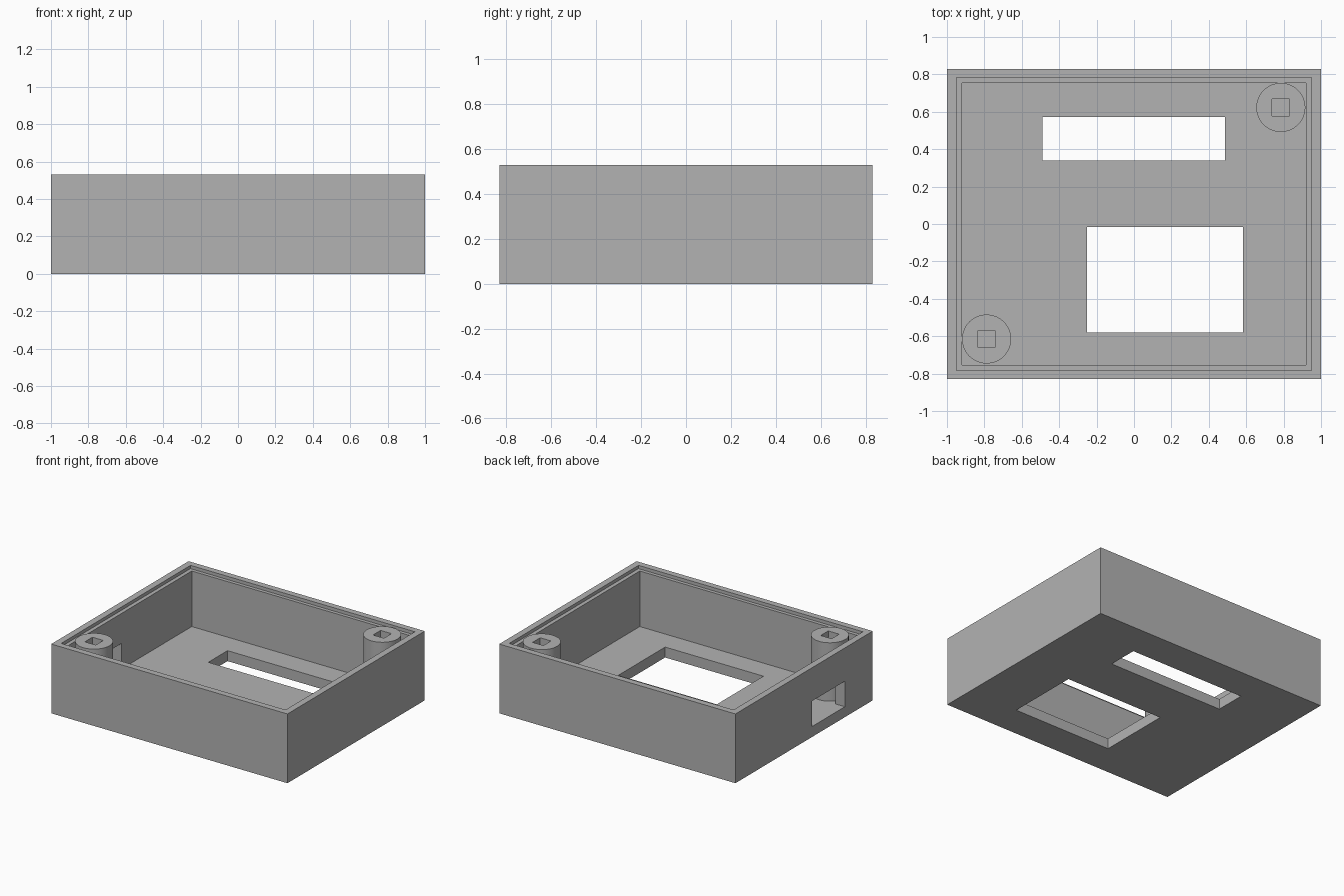
import bpy
import math

cube = bpy.data.objects.get("Cube")
if cube:
    bpy.data.objects.remove(cube, do_unlink=True)

HEIGHT = 0.53
FLOOR = 0.08
OVER = 0.1  # how far cutters reach past open faces

grey = bpy.data.materials.new("plain grey")
grey.use_nodes = True
colour = (0.45, 0.45, 0.45, 1)
grey.diffuse_color = colour
grey.node_tree.nodes["Principled BSDF"].inputs["Base Color"].default_value = colour


def box(name, x, y, z):
    """Box from (min, max) ranges on each axis."""
    ranges = (x, y, z)
    bpy.ops.mesh.primitive_cube_add(size=1, location=[(a + b) / 2 for a, b in ranges])
    obj = bpy.context.object
    obj.name = name
    obj.scale = [b - a for a, b in ranges]
    bpy.ops.object.transform_apply(location=False, rotation=False, scale=True)
    obj.data.materials.append(grey)
    return obj


def cut(target, x, y, z):
    """Cut a box-shaped opening and discard the cutter."""
    cutter = box("cutter", x, y, z)
    cutter.hide_render = True
    mod = target.modifiers.new("opening", 'BOOLEAN')
    mod.operation = 'DIFFERENCE'
    mod.solver = 'EXACT'
    mod.object = cutter
    bpy.context.view_layer.objects.active = target
    bpy.ops.object.modifier_apply(modifier=mod.name)
    bpy.data.objects.remove(cutter, do_unlink=True)


# Open tray with a stepped rim
tray = box("tray", (-1, 1), (-0.83, 0.83), (0, HEIGHT))
cut(tray, (-0.92, 0.92), (-0.755, 0.755), (FLOOR, HEIGHT + OVER))
cut(tray, (-0.95, 0.95), (-0.782, 0.782), (HEIGHT - 0.025, HEIGHT + OVER))

# Floor windows
cut(tray, (-0.49, 0.487), (0.34, 0.573), (-OVER, FLOOR + OVER))
cut(tray, (-0.25, 0.583), (-0.58, -0.015), (-OVER, FLOOR + OVER))

# Cable port in the side wall
cut(tray, (-1 - OVER, -0.86), (-0.493, -0.097), (FLOOR, 0.275))

# Screw posts with square sockets in opposite corners
for name, x, y in (("left_back_post", 0.785, 0.623), ("right_front_post", -0.788, -0.615)):
    bottom = FLOOR - 0.01
    top = HEIGHT - 0.003
    bpy.ops.mesh.primitive_cylinder_add(vertices=64, radius=0.131, depth=top - bottom,
                                        location=(x, y, (top + bottom) / 2))
    post = bpy.context.object
    post.name = name
    post.data.materials.append(grey)
    half = 0.046
    cut(post, (x - half, x + half), (y - half, y + half), (bottom - OVER, top + OVER))
    bpy.ops.object.select_all(action='DESELECT')
    post.select_set(True)
    bpy.context.view_layer.objects.active = post
    bpy.ops.object.shade_smooth_by_angle(angle=math.radians(30))
